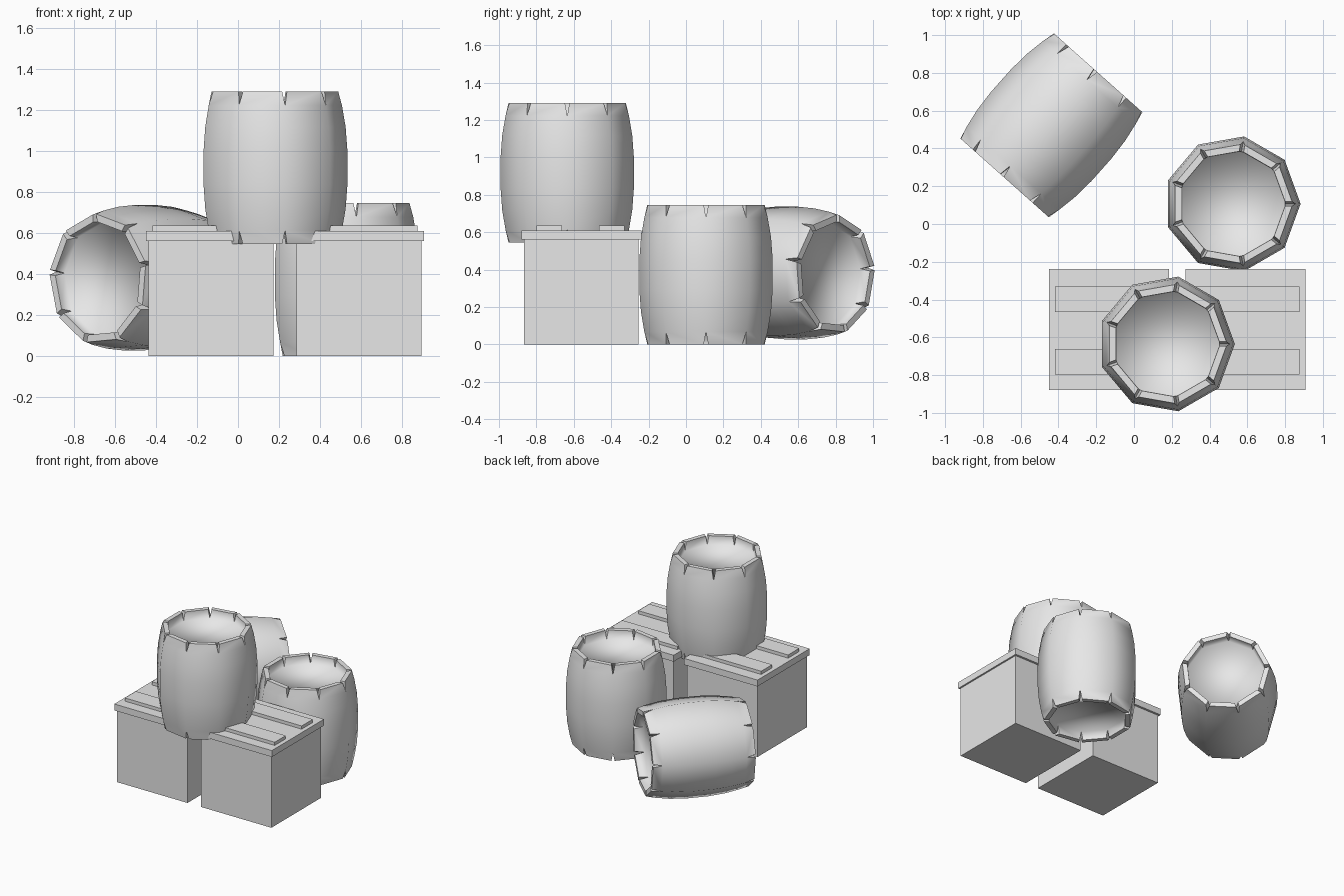
import bpy, bmesh, math
from mathutils import Matrix, Vector

if "Cube" in bpy.data.objects:
    bpy.data.objects.remove(bpy.data.objects["Cube"])

grey = bpy.data.materials.new("plain_grey")
grey.diffuse_color = (0.8, 0.8, 0.8, 1)
grey.use_nodes = True
grey.node_tree.nodes["Principled BSDF"].inputs["Base Color"].default_value = grey.diffuse_color


def add_object(name, bm):
    mesh = bpy.data.meshes.new(name)
    bmesh.ops.recalc_face_normals(bm, faces=bm.faces[:])
    bm.to_mesh(mesh)
    bm.free()
    mesh.materials.append(grey)
    ob = bpy.data.objects.new(name, mesh)
    bpy.context.collection.objects.link(ob)
    return ob


def box(name, lo, hi):
    bm = bmesh.new()
    bmesh.ops.create_cube(bm, size=1)
    lo, hi = Vector(lo), Vector(hi)
    size, mid = hi - lo, (hi + lo) / 2
    for v in bm.verts:
        v.co = Vector(a * b for a, b in zip(v.co, size)) + mid
    return add_object(name, bm)


SIDES = 9
HALF = 0.3725        # half the barrel height
HEAD = 0.305         # height of the recessed heads
R_RIM, R_IN = 0.317, 0.28
GAP = 0.012          # half width of the split between staves
PROFILE = [(-HEAD, 0.335), (-0.2, 0.353), (-0.08, 0.362),
           (0.08, 0.362), (0.2, 0.353), (HEAD, 0.335)]


def barrel(name, matrix):
    bm = bmesh.new()

    def spot(r, k, z, side=0):
        a = math.tau * k / SIDES + side * GAP / r
        return bm.verts.new((r * math.cos(a), r * math.sin(a), z))

    # bulging staves
    rings = [[spot(r, k, z) for k in range(SIDES)] for z, r in PROFILE]
    for low, up in zip(rings, rings[1:]):
        for k in range(SIDES):
            n = (k + 1) % SIDES
            bm.faces.new((low[k], low[n], up[n], up[k]))

    # recessed heads and split rims at both ends
    crisp = []
    for ring, s in ((rings[0], -1), (rings[-1], 1)):
        inner = [spot(R_IN, k, s * HEAD) for k in range(SIDES)]
        bm.faces.new(inner)
        for k in range(SIDES):
            n = (k + 1) % SIDES
            oa, ob = spot(R_RIM, k, s * HALF, 1), spot(R_RIM, n, s * HALF, -1)
            ia, ib = spot(R_IN, k, s * HALF, 1), spot(R_IN, n, s * HALF, -1)
            bm.faces.new((ring[k], ring[n], ob, oa))
            bm.faces.new((inner[n], inner[k], ia, ib))
            crisp += [bm.faces.new((oa, ob, ib, ia)),
                      bm.faces.new((ring[k], oa, ia, inner[k])),
                      bm.faces.new((ring[n], inner[n], ib, ob))]
    for f in bm.faces:
        f.smooth = True
    for f in crisp:
        for e in f.edges:
            e.smooth = False
    bm.transform(matrix)
    return add_object(name, bm)


# two upright barrels and one on its side
barrel("top_barrel", Matrix.Translation((0.172, -0.635, 0.9175)))
barrel("standing_barrel", Matrix.Translation((0.52, 0.107, HALF)))
axis = Vector((0.665, 0.747, 0)).normalized()
side = Vector((-axis.y, axis.x, 0))
turn = Matrix((side, axis.cross(side), axis)).transposed().to_4x4()
barrel("lying_barrel", Matrix.Translation((-0.435, 0.52, 0.375)) @ turn
       @ Matrix.Rotation(math.radians(6), 4, 'Z'))

# two crates with lids and raised planks
for label, x0 in (("left", -0.45), ("right", 0.273)):
    x1 = x0 + 0.635
    box(label + "_crate_body", (x0 + 0.013, -0.867, 0), (x1 - 0.013, -0.255, 0.565))
    box(label + "_crate_lid", (x0, -0.88, 0.56), (x1, -0.238, 0.61))
    for part, y in (("front", -0.73), ("back", -0.398)):
        box(f"{label}_crate_{part}_plank",
            (x0 + 0.033, y - 0.068, 0.605), (x1 - 0.033, y + 0.068, 0.635))
